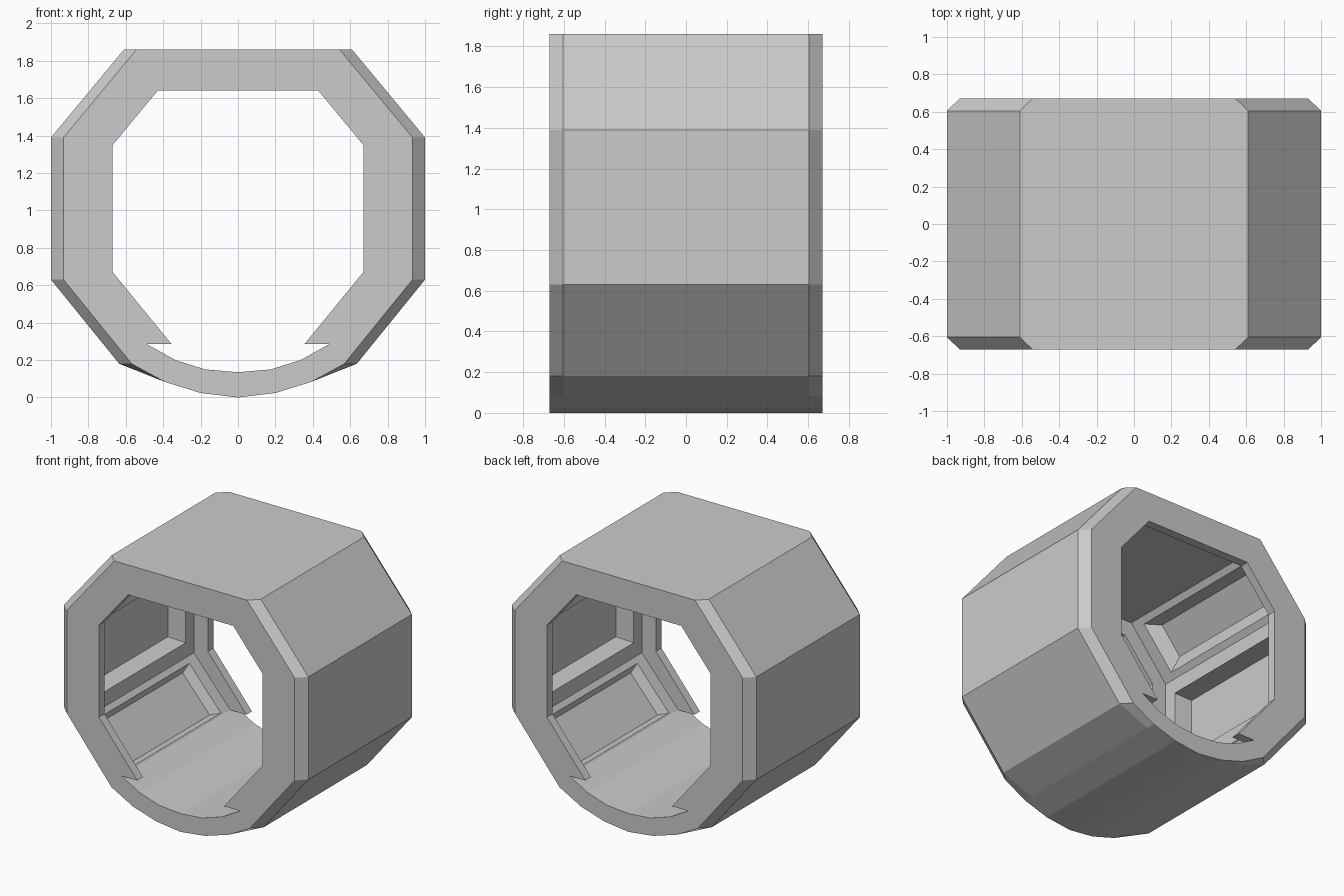
import bpy, bmesh
from mathutils import Vector

if "Cube" in bpy.data.objects:
    bpy.data.objects.remove(bpy.data.objects["Cube"])

# Right-half profiles (x, z), from top centre round to bottom centre
ARC_OUT = [(0.39, 0.083), (0.2, 0.024), (0, 0)]
ARC_IN = [(0.335, 0.2), (0.175, 0.15), (0, 0.135)]
OUTER = [(0, 1.86), (0.61, 1.86), (1, 1.39), (1, 0.63), (0.8175, 0.405), (0.635, 0.18)] + ARC_OUT
CHAMFER = [(0, 1.86), (0.543, 1.86), (0.933, 1.39), (0.933, 0.63), (0.75, 0.405), (0.568, 0.18)] + ARC_OUT
RIM = [(0, 1.64), (0.43, 1.64), (0.67, 1.35), (0.67, 0.67), (0.355, 0.285), (0.487, 0.285)] + ARC_IN
RING = [(0, 1.755), (0.484, 1.755), (0.785, 1.391), (0.785, 0.629), (0.487, 0.285), (0.487, 0.285)] + ARC_IN
END, CH_Y, RIM_Y, PANEL_Y = 0.67, 0.605, 0.605, 0.51

# Recessed wall panels: segment -> (top margin, bottom margin, bevel, depth)
PANELS = {1: (0.05, 0.05, 0.065, 0.08),
          2: (0.11, 0.11, 0.015, 0.135),
          3: (0.045, 0.015, 0.03, 0.07)}

bm = bmesh.new()


def face(points):
    bm.faces.new([bm.verts.new(p) for p in points])


def loft(p, y0, q, y1, skip=()):
    for i in range(len(p) - 1):
        if i not in skip:
            face([(p[i][0], y0, p[i][1]), (p[i + 1][0], y0, p[i + 1][1]),
                  (q[i + 1][0], y1, q[i + 1][1]), (q[i][0], y1, q[i][1])])


def panel(a, b, top, bottom, bevel, depth):
    a, b = Vector((a[0], 0, a[1])), Vector((b[0], 0, b[1]))
    length = (b - a).length
    along = (b - a) / length
    out = Vector((-along.z, 0, along.x))
    if out.x < 0:
        out = -out

    def rect(t0, t1, y, d):
        return [a + along * t + out * d + Vector((0, s, 0))
                for t, s in ((t0, -y), (t1, -y), (t1, y), (t0, y))]

    rings = [rect(0, length, RIM_Y, 0),
             rect(top, length - bottom, PANEL_Y, 0),
             rect(top + bevel, length - bottom - bevel, PANEL_Y - bevel, depth)]
    for r0, r1 in zip(rings, rings[1:]):
        for i in range(4):
            j = (i + 1) % 4
            face([r0[i], r0[j], r1[j], r1[i]])
    face(rings[-1])


# Outer shell, chamfers, end faces and inner rims
loft(OUTER, -CH_Y, OUTER, CH_Y)
for s in (-1, 1):
    loft(OUTER, s * CH_Y, CHAMFER, s * END)
    loft(CHAMFER, s * END, RIM, s * END)
    loft(RIM, s * END, RIM, s * RIM_Y)
    loft(RIM, s * RIM_Y, RING, s * RIM_Y)

# Inner wall with its recessed panels
loft(RING, -RIM_Y, RING, RIM_Y, skip=PANELS)
for i, spec in PANELS.items():
    panel(RING[i], RING[i + 1], *spec)

# Mirror to the left half and clean up
bmesh.ops.mirror(bm, geom=bm.verts[:] + bm.edges[:] + bm.faces[:], axis='X', merge_dist=0.0001)
bmesh.ops.remove_doubles(bm, verts=bm.verts[:], dist=0.0005)
bmesh.ops.dissolve_degenerate(bm, edges=bm.edges[:], dist=0.0001)
bmesh.ops.recalc_face_normals(bm, faces=bm.faces[:])
mesh = bpy.data.meshes.new("corridor_section")
bm.to_mesh(mesh)
bm.free()
bpy.context.collection.objects.link(bpy.data.objects.new("corridor_section", mesh))
